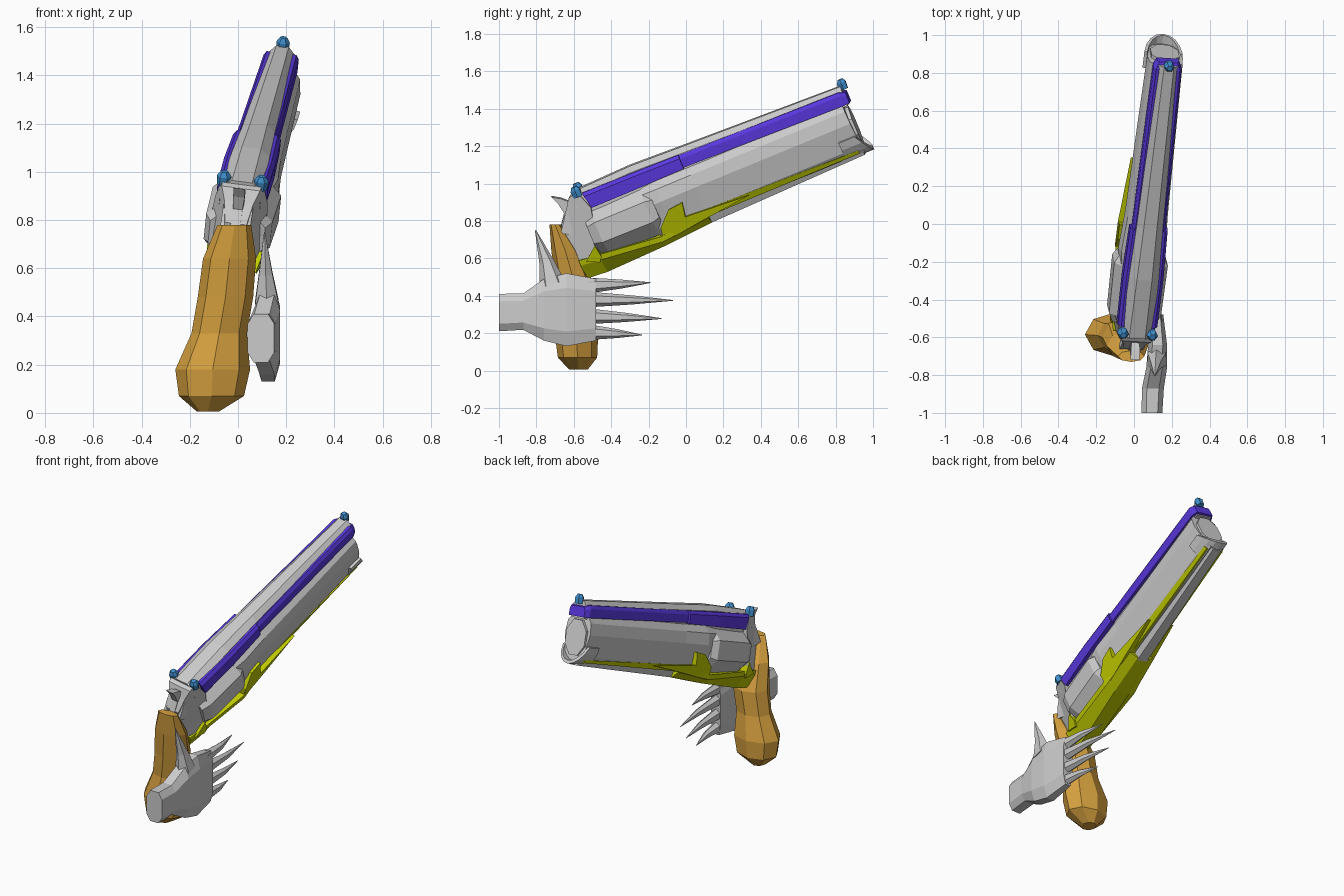
import bpy, bmesh, math
from mathutils import Vector

if "Cube" in bpy.data.objects:
    bpy.data.objects.remove(bpy.data.objects["Cube"])

# Weapon frame: side, forward and up directions, origin at the rear sight
F = Vector((0.11, 0.92, 0.376)).normalized()
S = Vector((0.99, -0.065, -0.13))
S = (S - F * S.dot(F)).normalized()
U = S.cross(F)
O = Vector((0.02, -0.58, 0.97))


def gun(s, f, u):
    return O + S * s + F * f + U * u


def material(name, rgb):
    m = bpy.data.materials.new(name)
    m.diffuse_color = (*rgb, 1)
    m.use_nodes = True
    m.node_tree.nodes["Principled BSDF"].inputs["Base Color"].default_value = m.diffuse_color
    return m


GREY = material("steel grey", (0.6, 0.6, 0.6))
VIOLET = material("violet", (0.10, 0.04, 0.73))
LIME = material("lime yellow", (0.54, 0.61, 0.0))
ORANGE = material("orange grip", (0.68, 0.36, 0.05))
BLUE = material("sight blue", (0.05, 0.27, 0.6))


def loft(name, rings, mat):
    """Skin a closed solid through rings of equal point count."""
    bm = bmesh.new()
    vs = [[bm.verts.new(p) for p in r] for r in rings]
    n = len(vs[0])
    for a, b in zip(vs, vs[1:]):
        for i in range(n):
            j = (i + 1) % n
            bm.faces.new((a[i], a[j], b[j], b[i]))
    bm.faces.new(vs[0])
    bm.faces.new(vs[-1])
    bmesh.ops.recalc_face_normals(bm, faces=bm.faces)
    me = bpy.data.meshes.new(name)
    bm.to_mesh(me)
    bm.free()
    me.materials.append(mat)
    ob = bpy.data.objects.new(name, me)
    bpy.context.collection.objects.link(ob)
    return ob


def sym(name, sections, mat):
    """Loft along the barrel; each section is (f, half profile of (s, u), lean)."""
    rings = []
    for f, half, lean in sections:
        pts = half + [(-s, u) for s, u in reversed(half)]
        rings.append([gun(s, f - lean * u, u) for s, u in pts])
    return loft(name, rings, mat)


def prism(name, prof, mat, offset=0):
    """Side profile of (f, u, half width) points."""
    return loft(name, [[gun(offset + k * w, f, u) for f, u, w in prof] for k in (1, -1)], mat)


# Top rib
def rib(w, top):
    return [(w * 0.5, top), (w, top - 0.03), (w, -0.13)]


sym("top_rib", [(-0.03, rib(0.085, 0.0), 0), (0.31, rib(0.08, 0.012), 0),
                (0.6, rib(0.07, 0.003), 0), (1.52, rib(0.052, -0.022), 0)], GREY)


# Violet side bands
def band(w, top, low):
    return [(w * 0.85, top), (w, top - 0.02), (w, low)]


sym("rear_band", [(0.02, band(0.105, -0.02, -0.112), 0.2), (0.3, band(0.108, -0.022, -0.11), 0),
                  (0.58, band(0.1, -0.027, -0.105), 0)], VIOLET)
sym("front_band", [(0.56, band(0.088, -0.03, -0.1), 0), (1.5, band(0.074, -0.045, -0.12), 0),
                   (1.535, band(0.058, -0.06, -0.12), 0)], VIOLET)


# Barrel and its octagonal muzzle face
def barrel(k):
    return [(0.06 * k, -0.105), (0.098 * k, -0.15), (0.106 * k, -0.22),
            (0.078 * k, -0.355), (0.05 * k, -0.395)]


sym("barrel", [(0.32, barrel(1.1), 0), (0.4, barrel(1.2), 0),
               (0.6, barrel(1.08), 0), (1.49, barrel(0.9), 0.04)], GREY)


def octagon(r, f, k=1.0, cu=-0.245):
    return [gun(r * k * math.cos(a), f, cu + r * math.sin(a))
            for a in [math.pi / 8 + i * math.pi / 4 for i in range(8)]]


loft("muzzle", [octagon(0.12, 1.4, 0.7), octagon(0.115, 1.515, 0.7)], GREY)

# Curved lip under the muzzle
arc = [math.radians(a) for a in range(190, 351, 20)]
lip = []
for f0, reach in ((1.4, 0.0), (1.48, 0.075)):
    outer = [gun(0.104 * math.cos(a), f0 + reach * -math.sin(a), -0.27 + 0.135 * math.sin(a)) for a in arc]
    inner = [gun(0.088 * math.cos(a), f0 + reach * -math.sin(a), -0.27 + 0.115 * math.sin(a)) for a in reversed(arc)]
    lip.append(outer + inner)
loft("muzzle_lip", lip, GREY)

# Keel under the barrel with slim lime strips on its flanks
sym("keel", [(0.45, [(0.07, -0.34), (0.035, -0.44)], 0),
             (1.5, [(0.06, -0.36), (0.03, -0.41)], 0)], GREY)
sym("keel_strip", [(0.5, [(0.088, -0.35), (0.07, -0.395)], 0),
                   (1.48, [(0.072, -0.372), (0.06, -0.39)], 0)], LIME)

# Revolving cylinder
loft("cylinder", [octagon(0.125, -0.02), octagon(0.15, 0.03),
                  octagon(0.155, 0.32), octagon(0.13, 0.36)], GREY)

# Lime lower frame: cheeks beside the barrel and a tapered belly
CHEEK = [(0.33, -0.43), (0.345, -0.35), (0.42, -0.276), (0.505, -0.267),
         (0.49, -0.345), (0.85, -0.37), (0.57, -0.40)]
for side, k in (("right", 1), ("left", -1)):
    loft(side + "_cheek", [[gun(k * (w if u > -0.39 else w - 0.025) * (0.75 if f > 0.8 else 1), f, u)
                           for f, u in CHEEK] for w in (0.128, 0.07)], LIME)


def belly(w, top, low):
    return [(w, top), (w * 0.95, top - 0.03), (w * 0.45, low)]


sym("belly", [(-0.135, belly(0.085, -0.35, -0.46), 0), (-0.02, belly(0.1, -0.36, -0.468), 0),
              (0.33, belly(0.118, -0.395, -0.455), 0), (0.6, belly(0.09, -0.37, -0.435), 0)], LIME)
prism("belly_catch", [(-0.1, -0.37, 0.1), (-0.02, -0.305, 0.118),
                      (-0.01, -0.375, 0.112), (-0.03, -0.4, 0.1)], LIME)

# Rear frame and hammer
prism("rear_frame", [(0.0, -0.005, 0.085), (-0.055, -0.02, 0.08), (-0.09, -0.07, 0.06),
                     (-0.15, -0.14, 0.045), (-0.15, -0.25, 0.05), (-0.135, -0.36, 0.07),
                     (-0.03, -0.36, 0.1), (0.0, -0.28, 0.125), (0.04, -0.11, 0.11)], GREY)
prism("hammer", [(-0.145, 0.017, 0.024), (-0.1, -0.012, 0.024), (-0.06, -0.05, 0.02),
                 (-0.08, -0.17, 0.02), (-0.16, -0.15, 0.02), (-0.115, -0.09, 0.02),
                 (-0.125, -0.03, 0.024)], GREY)
for k in (1, -1):
    prism("frame_shoulder", [(-0.03, -0.05, 0.012), (-0.11, -0.1, 0.012), (-0.17, -0.18, 0.012),
                             (-0.1, -0.22, 0.012)], GREY, k * 0.05)


# Sights
def sight(name, s, f, u, r):
    rings = [[gun(s + q * r * math.cos(a), f + q * r * math.sin(a), u + h)
              for a in [i * math.pi / 3 for i in range(6)]]
             for q, h in ((0.9, -0.03), (1, 0.008), (0.55, 0.028))]
    loft(name, rings, BLUE)


for s in (0.078, -0.078):
    sight("rear_sight", s, -0.005, -0.002, 0.03)
sight("front_sight", 0.0, 1.53, -0.015, 0.028)

# Grip: octagonal sections as z, centre x, centre y, radius x, radius y
GRIP = [(0.78, -0.015, -0.70, 0.07, 0.03), (0.64, -0.035, -0.645, 0.11, 0.075),
        (0.48, -0.052, -0.60, 0.115, 0.10), (0.33, -0.078, -0.59, 0.115, 0.09),
        (0.18, -0.105, -0.585, 0.155, 0.115), (0.07, -0.11, -0.58, 0.135, 0.105),
        (0.005, -0.125, -0.575, 0.045, 0.05)]
loft("grip", [[(cx + rx * math.cos(i * math.pi / 4), cy + ry * math.sin(i * math.pi / 4), z)
               for i in range(8)] for z, cx, cy, rx, ry in GRIP], ORANGE)


# Hand: chamfered sections along y
def palm_ring(y, cx, rx, cz, rz):
    pts = [(0.55, 1), (1, 0.6), (1, -0.6), (0.55, -1), (-0.55, -1), (-1, -0.6), (-1, 0.6), (-0.55, 1)]
    return [(cx + a * rx, y, cz + b * rz) for a, b in pts]


PALM = [(-1.0, 0.095, 0.055, 0.31, 0.10), (-0.87, 0.10, 0.058, 0.315, 0.097),
        (-0.76, 0.12, 0.055, 0.325, 0.165), (-0.64, 0.125, 0.05, 0.325, 0.195),
        (-0.48, 0.12, 0.035, 0.325, 0.165)]
loft("palm", [palm_ring(*p) for p in PALM], GREY)


def spike(name, path):
    """Pointed finger through (point, radius) stations."""
    axis = (Vector(path[-1][0]) - Vector(path[0][0])).normalized()
    up = Vector((1, 0, 0)).cross(axis)
    rings = []
    for p, r in path:
        rings.append([Vector(p) + Vector((0.8 * r * math.cos(a), 0, 0)) + up * r * math.sin(a)
                      for a in [i * math.pi / 3 + math.pi / 6 for i in range(6)]])
    loft(name, rings, GREY)


# Fingers: base z, tip y, tip z
for z0, y1, z1 in ((0.455, -0.19, 0.47), (0.38, -0.07, 0.375), (0.29, -0.13, 0.278), (0.205, -0.235, 0.19)):
    ym = (-0.5 + y1) / 2
    spike("finger", [((0.12, -0.52, z0), 0.042), ((0.115, ym, (z0 + z1) / 2), 0.024),
                     ((0.09, y1, z1), 0.002)])
spike("thumb", [((0.12, -0.715, 0.46), 0.07), ((0.115, -0.745, 0.58), 0.04),
                ((0.11, -0.805, 0.75), 0.003)])
